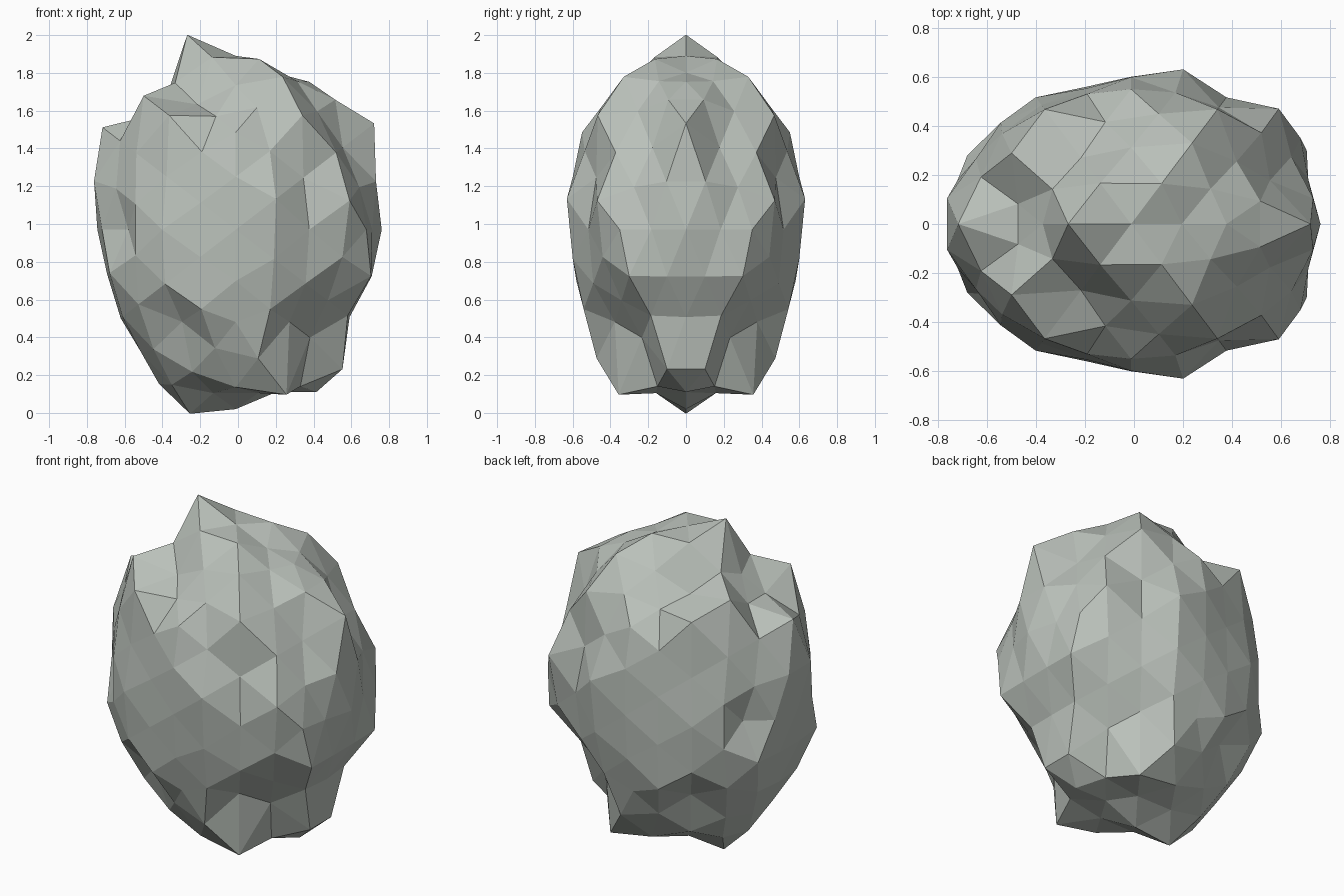
import bpy, bmesh
from mathutils import Vector

if "Cube" in bpy.data.objects:
    bpy.data.objects.remove(bpy.data.objects["Cube"])

# Boulder proportions
CENTRE = Vector((-0.012, 0, 0.97))
SCALE = Vector((0.805, 0.66, 1.0))

# Lumpiness: radius in percent, one row per height band from top to bottom,
# each band running from left to right (front and back are mirrored)
BANDS = [
    [85, 108, 92, 87, 92],
    [90, 96, 95, 91],
    [82, 90, 100],
    [84, 96], [88, 95], [103, 91], [98], [103, 103],
    [103, 94, 107, 87],
    [93, 94], [95, 96],
    [91, 95, 89],
    [98, 91, 97, 94],
    [92, 88, 100.5, 104.5],
    [91, 92, 83, 92, 91, 92, 96, 94, 101],
    [92, 89, 95.5, 98],
    [89, 96, 94, 103],
    [93, 92, 92],
    [93, 88], [95, 95],
    [89, 92, 88, 91],
    [83, 83], [93], [92, 83], [92, 100], [91, 103],
    [93, 98, 108],
    [95, 91, 91, 96],
    [96, 102, 95, 90, 101],
]

# Icosahedron standing on an edge, split four ways along every edge
bm = bmesh.new()
phi = (1 + 5 ** 0.5) / 2
size = (1 + phi * phi) ** 0.5
for a in (-1, 1):
    for b in (-phi, phi):
        for p in ((a, 0, b), (0, b, a), (b, a, 0)):
            bm.verts.new(Vector(p) / size)
bmesh.ops.convex_hull(bm, input=bm.verts[:])
bmesh.ops.subdivide_edges(bm, edges=bm.edges[:], cuts=3, use_grid_fill=True)
bmesh.ops.triangulate(bm, faces=[f for f in bm.faces if len(f.verts) > 3])


def key(co):
    """Position in the bands: down, then left to right, then outwards."""
    return (round(-co.z, 2), round(co.x, 2), round(abs(co.y), 2))


# Push every point in or out to its own radius
slots = sorted({key(v.co) for v in bm.verts})
radius = dict(zip(slots, (r / 100 for band in BANDS for r in band)))
for v in bm.verts:
    v.co = CENTRE + v.co.normalized() * radius.get(key(v.co), 0.93) * SCALE

# Flat-shaded stone with a faint green-grey tint
bmesh.ops.recalc_face_normals(bm, faces=bm.faces[:])
mesh = bpy.data.meshes.new("boulder")
bm.to_mesh(mesh)
bm.free()
stone = bpy.data.materials.new("stone")
stone.diffuse_color = (0.49, 0.53, 0.49, 1)
stone.use_nodes = True
stone.node_tree.nodes["Principled BSDF"].inputs["Base Color"].default_value = stone.diffuse_color
mesh.materials.append(stone)
bpy.context.collection.objects.link(bpy.data.objects.new("boulder", mesh))
